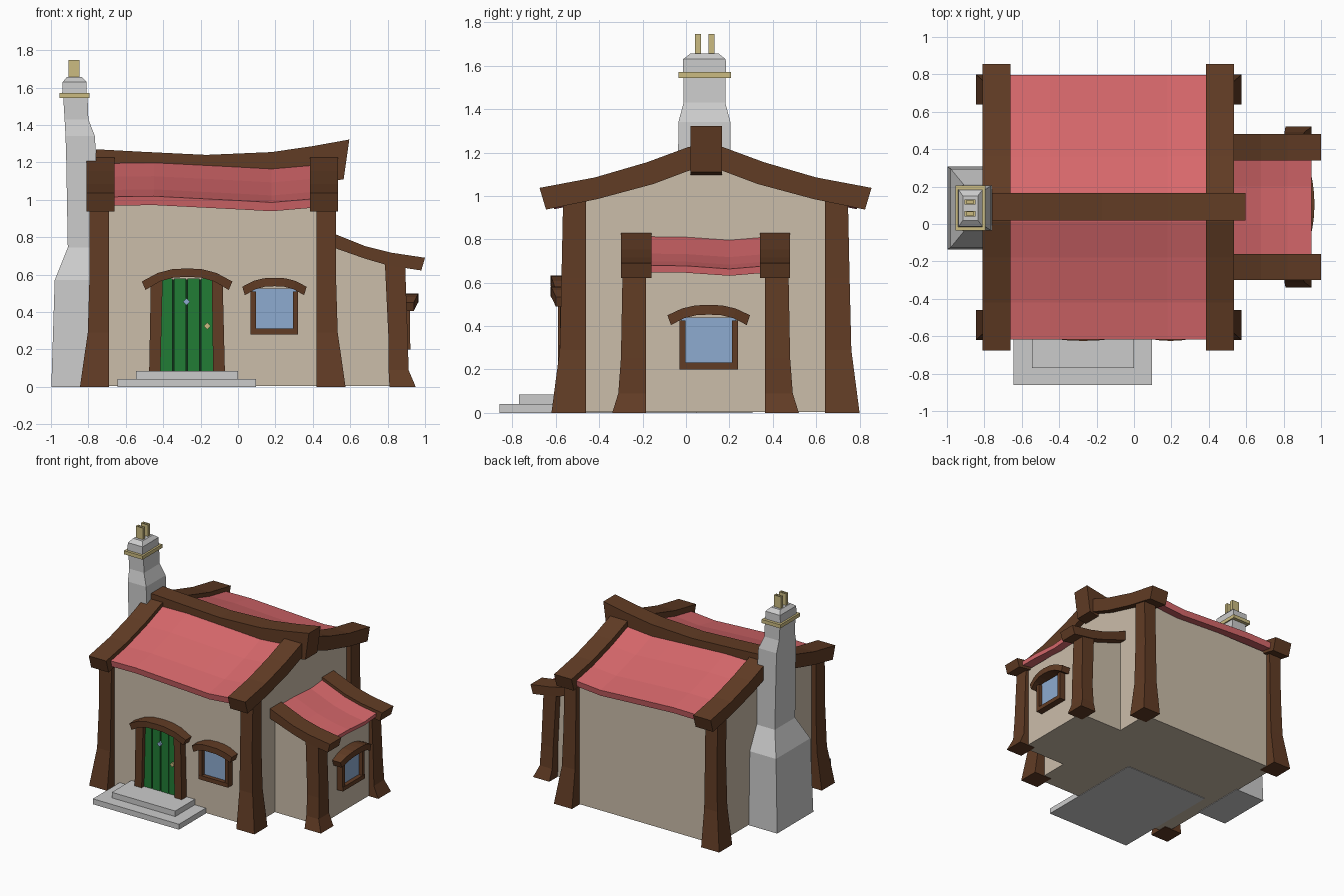
import bpy, bmesh

if "Cube" in bpy.data.objects:
    bpy.data.objects.remove(bpy.data.objects["Cube"])

CX, CY = -0.135, 0.09          # centre of the main house
COL = {"wood": (0.12, 0.045, 0.018), "wall": (0.60, 0.51, 0.40), "red": (0.69, 0.14, 0.15),
       "green": (0.015, 0.20, 0.035), "dark": (0.005, 0.03, 0.01), "glass": (0.27, 0.41, 0.63),
       "gold": (0.60, 0.50, 0.22), "grey": None}
MATS = {}
for key, c in COL.items():
    if c:
        MATS[key] = bpy.data.materials.new(key)
        MATS[key].diffuse_color = (*c, 1)


def finish(name, bm, col):
    bmesh.ops.recalc_face_normals(bm, faces=bm.faces)
    me = bpy.data.meshes.new(name)
    bm.to_mesh(me)
    bm.free()
    ob = bpy.data.objects.new(name, me)
    bpy.context.collection.objects.link(ob)
    if col in MATS:
        me.materials.append(MATS[col])
    return ob


def loft(name, rings, col):
    """Skin a closed solid through equal-sized rings of points."""
    bm = bmesh.new()
    vs = [[bm.verts.new(p) for p in r] for r in rings]
    n = len(vs[0])
    for a, b in zip(vs, vs[1:]):
        for i in range(n):
            bm.faces.new((a[i], a[(i + 1) % n], b[(i + 1) % n], b[i]))
    bm.faces.new(vs[0])
    bm.faces.new(vs[-1])
    return finish(name, bm, col)


def prism(name, prof, axis, a, b, col):
    f = (lambda p, t: (t, *p)) if axis == "x" else (lambda p, t: (p[0], t, p[1]))
    return loft(name, [[f(p, t) for p in prof] for t in (a, b)], col)


def rect(x0, x1, y0, y1, z):
    return [(x0, y0, z), (x1, y0, z), (x1, y1, z), (x0, y1, z)]


def box(name, x0, x1, y0, y1, z0, z1, col):
    return loft(name, [rect(x0, x1, y0, y1, z0), rect(x0, x1, y0, y1, z1)], col)


def interp(pts, x):
    for (x0, z0), (x1, z1) in zip(pts, pts[1:]):
        if x <= x1:
            break
    return z0 + (z1 - z0) * (x - x0) / (x1 - x0)


def sheet(name, xs, ys, zf, thick, col):
    """Curved roof sheet, thickened downwards."""
    bm = bmesh.new()
    vs = [[bm.verts.new((x, y, zf(x, y))) for y in ys] for x in xs]
    for a, b in zip(vs, vs[1:]):
        for j in range(len(ys) - 1):
            bm.faces.new((a[j], b[j], b[j + 1], a[j + 1]))
    ob = finish(name, bm, col)
    if ob.data.polygons[0].normal.z < 0:
        ob.data.flip_normals()
    m = ob.modifiers.new("thick", "SOLIDIFY")
    m.thickness, m.offset = thick, -1


# main rafter profile: distance from the ridge, height
TOP = [(0, 1.24), (0.08, 1.225), (0.27, 1.155), (0.51, 1.085), (0.765, 1.037)]
BOT = [(0, 1.14), (0.08, 1.115), (0.24, 1.055), (0.50, 0.985), (0.735, 0.937)]


def both(pts):
    return [(CY - d, z) for d, z in reversed(pts)] + [(CY + d, z) for d, z in pts[1:]]


# house walls with gables
H = 0.62
eave = [(d, z + 0.015) for d, z in BOT if d < 0.6] + [(H, interp(BOT, H) + 0.015)]
prism("main_walls", [(CY - H, 0.004)] + both(eave) + [(CY + H, 0.004)], "x", CX - H, CX + H, "wall")

# gable rafters
for nm, a, b in (("left", -0.81, -0.66), ("right", 0.385, 0.535)):
    prism("rafter_" + nm, both(TOP) + both(BOT)[::-1], "x", a, b, "wood")

# sagging main roof
SAG = [(-0.66, 0), (-0.45, 0.003), (0, -0.02), (0.18, -0.03), (0.39, -0.012)]
ds = [0, 0.08, 0.27, 0.51, 0.707]
sheet("main_roof", [p[0] for p in SAG], [CY - d for d in ds[::-1]] + [CY + d for d in ds[1:]],
      lambda x, y: interp(TOP, abs(y - CY)) - 0.032 + interp(SAG, x), 0.048, "red")

# curved ridge beam
prism("ridge_beam", [(-0.76, 1.27), (-0.5, 1.256), (-0.17, 1.24), (0.18, 1.255), (0.40, 1.287), (0.595, 1.322),
                     (0.565, 1.11), (0.40, 1.08), (0.18, 1.06), (-0.17, 1.05), (-0.76, 1.08)],
      "y", 0.02, 0.165, "wood")


def post(name, cx, cy, sx, sy, inner, outs, col="wood"):
    """Corner post flaring outward at the foot; inner and outs measured from (cx, cy)."""
    rings = []
    for z, ox, oy in outs:
        rings.append([(cx + sx * u, cy + sy * v, z) for u, v in
                      ((inner[0], inner[1]), (ox, inner[1]), (ox, oy), (inner[0], oy))])
    loft(name, rings, col)


for sx in (-1, 1):
    for sy in (-1, 1):
        post(f"main_post_{sx}_{sy}", CX, CY, sx, sy, (0.555, 0.55),
             [(0, 0.71, 0.71), (0.29, 0.668, 0.672), (0.62, 0.658, 0.664), (1.0, 0.66, 0.656)])

# side annex: walls, rafters, roof and posts
ATOP = [(0.48, 0.832), (0.68, 0.752), (0.82, 0.717), (1.0, 0.69)]
ABOT = [(0.48, 0.755), (0.68, 0.685), (0.80, 0.65), (0.98, 0.622)]
prism("annex_walls", [(0.47, 0.004), (0.47, 0.77), (0.68, 0.697), (0.87, 0.65), (0.87, 0.004)],
      "y", -0.24, 0.42, "wall")
for nm, a, b in (("front", -0.30, -0.16), ("back", 0.34, 0.48)):
    prism("annex_rafter_" + nm, ATOP + ABOT[::-1], "y", a, b, "wood")
ASAG = [(-0.165, -0.018), (0.0, -0.02), (0.20, -0.034), (0.345, -0.022)]
sheet("annex_roof", [0.48, 0.68, 0.82, 0.95], [p[0] for p in ASAG],
      lambda x, y: interp(ATOP, x) + interp(ASAG, y), 0.032, "red")
for sy in (-1, 1):
    s = [(0, 0.81, 0.95, 0.43), (0.09, 0.805, 0.912, 0.402), (0.25, 0.805, 0.908, 0.39), (0.67, 0.785, 0.893, 0.382)]
    loft(f"annex_post_{sy}", [rect(x0, x1, CY + sy * 0.275, CY + sy * o, z) for z, x0, x1, o in s], "wood")

# openings: u runs along the wall, w outward from it
front = lambda u, w, z: (u, CY - H - w, z)
side = lambda u, w, z: (0.87 + w, u, z)


def slab(name, place, lo, hi, depth, z0, z1, col):
    """Upright block; lo and hi are (foot, head) positions along the wall."""
    loft(name, [[place(lo[i], -0.02, z), place(hi[i], -0.02, z), place(hi[i], depth, z), place(lo[i], depth, z)]
                for i, z in enumerate((z0, z1))], col)


def lintel(name, place, c, half, z, rise, thick):
    rings = []
    for t, k in ((-1, 0), (-0.65, 0.65), (-0.33, 0.94), (0, 1), (0.33, 0.94), (0.65, 0.65), (1, 0)):
        w, zt = 0.07 + 0.025 * (1 - t * t), z + rise * k
        ub = c + t * half * 0.92
        rings.append([place(ub, -0.02, zt - thick), place(ub, w, zt - thick),
                      place(c + t * half, w, zt), place(c + t * half, -0.02, zt)])
    loft(name, rings, "wood")


def window(name, place, c, half, z0, z1, lint):
    j = 0.028
    for s, nm in ((-1, "left"), (1, "right")):
        a, b = sorted((c + s * half, c + s * (half - j)))
        slab(f"{name}_jamb_{nm}", place, (a, a), (b, b), 0.05, z0, z1, "wood")
    slab(name + "_sill", place, (c - half,) * 2, (c + half,) * 2, 0.052, z0, z0 + 0.032, "wood")
    slab(name + "_pane", place, (c - half + 0.01,) * 2, (c + half - 0.01,) * 2, 0.02, z0 + 0.02, z1 + 0.015, "glass")
    lintel(name + "_lintel", place, c, lint, z1 + 0.025, 0.048, 0.045)


window("front_window", front, 0.195, 0.127, 0.28, 0.51, 0.172)
window("annex_window", side, 0.105, 0.135, 0.20, 0.425, 0.19)

# door with planks, frame, knob and peephole
slab("door_backing", front, (-0.42, -0.42), (-0.125, -0.125), 0.018, 0.08, 0.575, "dark")
for i in range(4):
    a = -0.415 + i * 0.072
    slab(f"door_plank_{i}", front, (a, a), (a + 0.064, a + 0.064), 0.03, 0.08, 0.58, "green")
slab("door_frame_left", front, (-0.475, -0.466), (-0.415, -0.403), 0.06, 0.08, 0.565, "wood")
slab("door_frame_right", front, (-0.133, -0.14), (-0.07, -0.082), 0.06, 0.08, 0.565, "wood")
lintel("door_lintel", front, -0.272, 0.242, 0.563, 0.07, 0.045)
for nm, u, z, col in (("door_knob", -0.165, 0.325, "gold"), ("door_peephole", -0.275, 0.455, "glass")):
    r = 0.019
    loft(nm, [[front(u + r * a, w, z + r * b) for a, b in ((1, 0), (0, 1), (-1, 0), (0, -1))]
              for w in (0.02, 0.045)], col)

# doorsteps
box("lower_step", -0.645, 0.095, -0.86, 0.05, 0, 0.042, "grey")
box("upper_step", -0.545, 0.0, -0.77, -0.2, 0.042, 0.085, "grey")

# chimney stack: x0, x1, half depth, z
stack = [(-0.998, -0.74, 0.222, 0), (-0.98, -0.74, 0.21, 0.57), (-0.91, -0.74, 0.125, 0.745),
         (-0.918, -0.758, 0.121, 1.20), (-0.922, -0.765, 0.12, 1.34), (-0.927, -0.80, 0.096, 1.43),
         (-0.935, -0.805, 0.096, 1.56), (-0.94, -0.81, 0.1, 1.57), (-0.937, -0.81, 0.098, 1.63), (-0.915, -0.835, 0.065, 1.656)]
loft("chimney", [rect(a, b, CY - 0.005 + -h, CY - 0.005 + h, z) for a, b, h, z in stack], "grey")
box("chimney_band", -0.955, -0.795, -0.035, 0.207, 1.543, 1.571, "gold")
for i, y in enumerate((0.055, 0.118)):
    r = lambda k, z: rect(-0.877 - 0.03 * k, -0.877 + 0.03 * k, y - 0.014 * k, y + 0.014 * k, z)
    loft(f"chimney_pot_{i}", [r(1, 1.64), r(1, 1.746), r(0.6, 1.746), r(0.6, 1.715)], "gold")

for m in bpy.data.materials:
    if m.users and not m.is_grease_pencil:
        m.use_nodes = True
        m.node_tree.nodes["Principled BSDF"].inputs["Base Color"].default_value = m.diffuse_color
